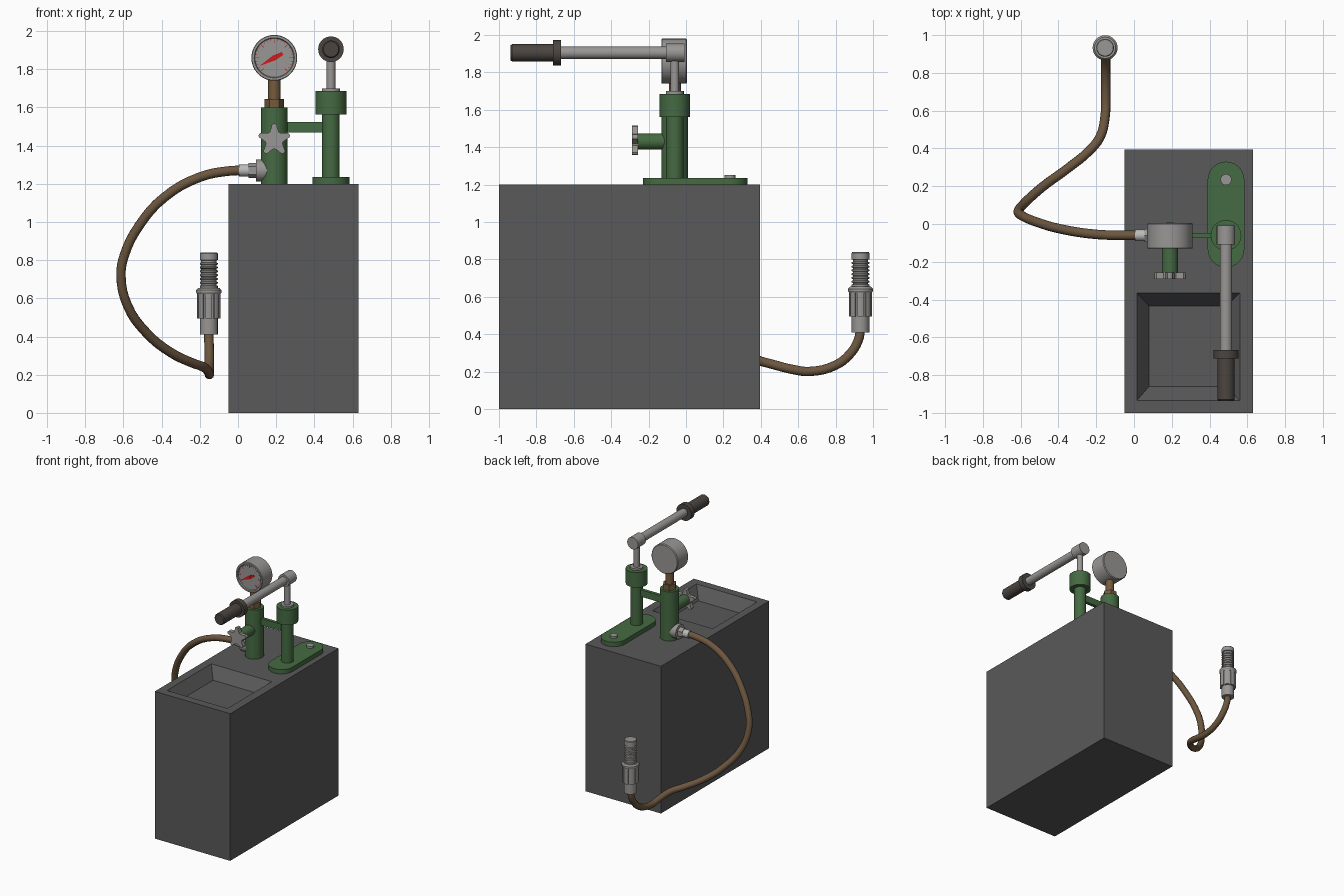
import bpy, bmesh
from math import pi, cos, sin, radians
from mathutils import Matrix, Vector

if "Cube" in bpy.data.objects:
    bpy.data.objects.remove(bpy.data.objects["Cube"])

# local +z is turned to: up, towards the front (-y), or along +x
TURN = {'z': Matrix.Identity(4), 'front': Matrix.Rotation(pi / 2, 4, 'X'),
        'x': Matrix.Rotation(pi / 2, 4, 'Y')}


def material(name, r, g, b):
    m = bpy.data.materials.new(name)
    m.diffuse_color = (r, g, b, 1)
    m.use_nodes = True
    m.node_tree.nodes["Principled BSDF"].inputs["Base Color"].default_value = m.diffuse_color
    return m


DARK = material("dark_paint", 0.10, 0.10, 0.10)
GRIP = material("grip_rubber", 0.07, 0.06, 0.052)
METAL = material("metal", 0.32, 0.31, 0.30)
PALE = material("pale_metal", 0.5, 0.5, 0.5)
GREEN = material("green_paint", 0.06, 0.145, 0.055)
BRASS = material("brass", 0.18, 0.105, 0.045)
HOSE = material("hose_brown", 0.15, 0.095, 0.05)
RED = material("red", 0.65, 0.01, 0.01)


def finish(bm, name, mat, loc=(0, 0, 0), axis='z'):
    bmesh.ops.recalc_face_normals(bm, faces=bm.faces[:])
    bm.transform(Matrix.Translation(loc) @ TURN[axis])
    me = bpy.data.meshes.new(name)
    bm.to_mesh(me)
    bm.free()
    me.materials.append(mat)
    me.shade_smooth()
    me.set_sharp_from_angle(angle=radians(30))
    ob = bpy.data.objects.new(name, me)
    bpy.context.collection.objects.link(ob)
    return ob


def lathe(name, profile, mat, loc=(0, 0, 0), axis='z', seg=40):
    """Turned part from (radius, height) pairs, capped at both ends."""
    bm = bmesh.new()
    rings = [[bm.verts.new((r * cos(2 * pi * i / seg), r * sin(2 * pi * i / seg), h))
              for i in range(seg)] for r, h in profile]
    for a, b in zip(rings, rings[1:]):
        for i in range(seg):
            j = (i + 1) % seg
            bm.faces.new((a[i], a[j], b[j], b[i]))
    bm.faces.new(rings[0])
    bm.faces.new(rings[-1])
    return finish(bm, name, mat, loc, axis)


def rod(name, r, h0, h1, mat, loc, axis='z', seg=40):
    return lathe(name, [(r, h0), (r, h1)], mat, loc, axis, seg)


def prism(name, outlines, h0, h1, mat, loc=(0, 0, 0), axis='z'):
    """Extruded part from one or more 2D outlines."""
    bm = bmesh.new()
    for pts in outlines:
        a, b = [[bm.verts.new((x, y, h)) for x, y in pts] for h in (h0, h1)]
        bm.faces.new(a)
        bm.faces.new(b)
        for i in range(len(pts)):
            j = (i + 1) % len(pts)
            bm.faces.new((a[i], a[j], b[j], b[i]))
    return finish(bm, name, mat, loc, axis)


def polar(r, deg):
    return (r * cos(radians(deg)), r * sin(radians(deg)))


# tank with a sloped recess in its top
bm = bmesh.new()
bmesh.ops.create_cube(bm, size=1)
for v in bm.verts:
    v.co = (-0.05 if v.co.x < 0 else 0.63, -1 if v.co.y < 0 else 0.395,
            0 if v.co.z < 0 else 1.2)
top = max(bm.faces, key=lambda f: f.calc_center_median().z)
for x0, x1, y0, y1, z in ((0.015, 0.56, -0.935, -0.365, 1.2),
                          (0.08, 0.49, -0.86, -0.435, 1.11)):
    bmesh.ops.inset_individual(bm, faces=[top], thickness=0.02)
    c = top.calc_center_median()
    for v in top.verts:
        v.co = (x0 if v.co.x < c.x else x1, y0 if v.co.y < c.y else y1, z)
finish(bm, "tank", DARK)

# gauge column, brass fitting and gauge
COL = (0.19, -0.06, 0)
rod("gauge_column", 0.07, 1.2, 1.6, GREEN, COL)
rod("gauge_nut", 0.052, 1.6, 1.645, BRASS, COL, seg=6)
rod("gauge_stem", 0.032, 1.645, 1.76, BRASS, COL)
DIAL = (0.19, 0, 1.86)
lathe("gauge_case", [(0.114, -0.006), (0.12, 0), (0.12, 0.127), (0.117, 0.131),
                     (0.105, 0.131), (0.101, 0.122)], METAL, DIAL, 'front', 56)
ticks = []
for i in range(25):
    a, long = -45 + i * 11.25, i % 4 == 0
    w, r0 = (1.2, 0.078) if long else (0.7, 0.089)
    ticks.append([polar(r0, a - w), polar(0.097, a - w), polar(0.097, a + w), polar(r0, a + w)])
prism("gauge_ticks", ticks, 0.121, 0.1235, RED, DIAL, 'front')
needle = [polar(0.09, 209), polar(0.014, 300), polar(0.05, 18), polar(0.05, 38), polar(0.014, 118)]
prism("gauge_needle", [needle], 0.124, 0.127, RED, DIAL, 'front')
rod("needle_hub", 0.013, 0.122, 0.129, RED, DIAL, 'front', 20)

# release valve with a star knob
VALVE = (0.19, 0, 1.43)
rod("valve_arm", 0.043, 0.08, 0.258, GREEN, VALVE, 'front')
star = []
for i in range(5):
    a = 90 + 72 * i
    star += [polar(r, a + d) for r, d in ((0.066, -14), (0.081, -9), (0.085, -3), (0.085, 3),
                                          (0.081, 9), (0.066, 14), (0.048, 29), (0.048, 43))]
prism("star_knob", [star], 0.257, 0.29, METAL, VALVE, 'front')

# bridge between the columns
prism("bridge_bar", [[(0.24, -0.073), (0.46, -0.073), (0.46, -0.047), (0.24, -0.047)]],
      1.468, 1.524, GREEN)

# pump base plate with bolt
PUMP = (0.487, -0.06, 0)
plate = [(0.487 + 0.097 * cos(pi * i / 20), (0.233 if i <= 20 else -0.133) + 0.097 * sin(pi * i / 20))
         for i in range(21)]
plate += [(0.487 - 0.097 * cos(pi * i / 20), -0.133 - 0.097 * sin(pi * i / 20)) for i in range(21)]
prism("pump_base", [plate], 1.2, 1.236, GREEN)
rod("base_bolt", 0.029, 1.23, 1.252, METAL, (0.487, 0.235, 0), seg=24)

# pump barrel, piston rod and lever
rod("pump_barrel", 0.046, 1.23, 1.57, GREEN, PUMP)
rod("pump_collar", 0.081, 1.562, 1.685, GREEN, PUMP)
rod("pump_cap", 0.048, 1.68, 1.7, METAL, PUMP)
rod("piston_rod", 0.023, 1.69, 1.89, METAL, PUMP)
LEVER = (0.487, 0, 1.905)
rod("lever_head", 0.049, 0.008, 0.108, METAL, LEVER, 'front')
rod("lever_bar", 0.033, 0.1, 0.69, METAL, LEVER, 'front')
lathe("lever_grip", [(0.067, 0.668), (0.067, 0.712), (0.046, 0.712), (0.046, 0.93), (0.04, 0.938)],
      GRIP, LEVER, 'front')

# hose outlet on the column
OUTLET = (0, -0.06, 1.27)
rod("outlet_boss", 0.058, 0.095, 0.19, METAL, OUTLET, 'x')
rod("outlet_nut", 0.04, 0.055, 0.096, METAL, OUTLET, 'x', 6)
rod("hose_ferrule", 0.031, 0.005, 0.056, PALE, OUTLET, 'x')

# hose
path = [(0.03, -0.06, 1.27), (-0.04, -0.06, 1.268), (-0.2, -0.055, 1.235), (-0.385, -0.027, 1.13),
        (-0.515, 0.01, 0.985), (-0.595, 0.045, 0.827), (-0.613, 0.065, 0.72), (-0.58, 0.11, 0.565),
        (-0.48, 0.2, 0.42), (-0.35, 0.295, 0.315), (-0.24, 0.385, 0.262), (-0.18, 0.46, 0.24),
        (-0.153, 0.57, 0.212), (-0.15, 0.66, 0.201), (-0.15, 0.8, 0.235), (-0.15, 0.877, 0.295),
        (-0.152, 0.922, 0.37), (-0.153, 0.933, 0.43)]
cu = bpy.data.curves.new("hose", 'CURVE')
cu.dimensions = '3D'
cu.bevel_depth = 0.025
cu.bevel_resolution = 4
cu.resolution_u = 4
cu.use_fill_caps = True
sp = cu.splines.new('BEZIER')
sp.bezier_points.add(len(path) - 1)
for bp, p in zip(sp.bezier_points, path):
    bp.co = p
    bp.handle_left_type = bp.handle_right_type = 'AUTO'
cu.materials.append(HOSE)
hose = bpy.data.objects.new("hose", cu)
bpy.context.collection.objects.link(hose)
bpy.context.view_layer.objects.active = hose
hose.select_set(True)
bpy.ops.object.convert(target='MESH')

# quick coupling at the free end of the hose
END = (-0.153, 0.933, 0)
rod("coupling_sleeve", 0.047, 0.41, 0.5, METAL, END)
flutes = []
for i in range(8):
    flutes += [polar(r, 45 * i + d) for r, d in ((0.061, -16), (0.062, -8), (0.062, 0), (0.062, 8),
                                                 (0.061, 16), (0.053, 18), (0.053, 27))]
prism("coupling_body", [flutes], 0.495, 0.63, METAL, END)
lathe("coupling_flange", [(0.058, 0.618), (0.066, 0.63), (0.066, 0.643), (0.056, 0.655)], METAL, END)
ridges = [(0.047, 0.65), (0.047, 0.665)]
for i in range(6):
    z = 0.668 + i * 0.02
    ridges += [(0.041, z), (0.041, z + 0.007), (0.047, z + 0.01), (0.047, z + 0.017)]
ridges += [(0.04, 0.788), (0.04, 0.798), (0.047, 0.801), (0.047, 0.835), (0.043, 0.84)]
lathe("coupling_tip", ridges, METAL, END)
